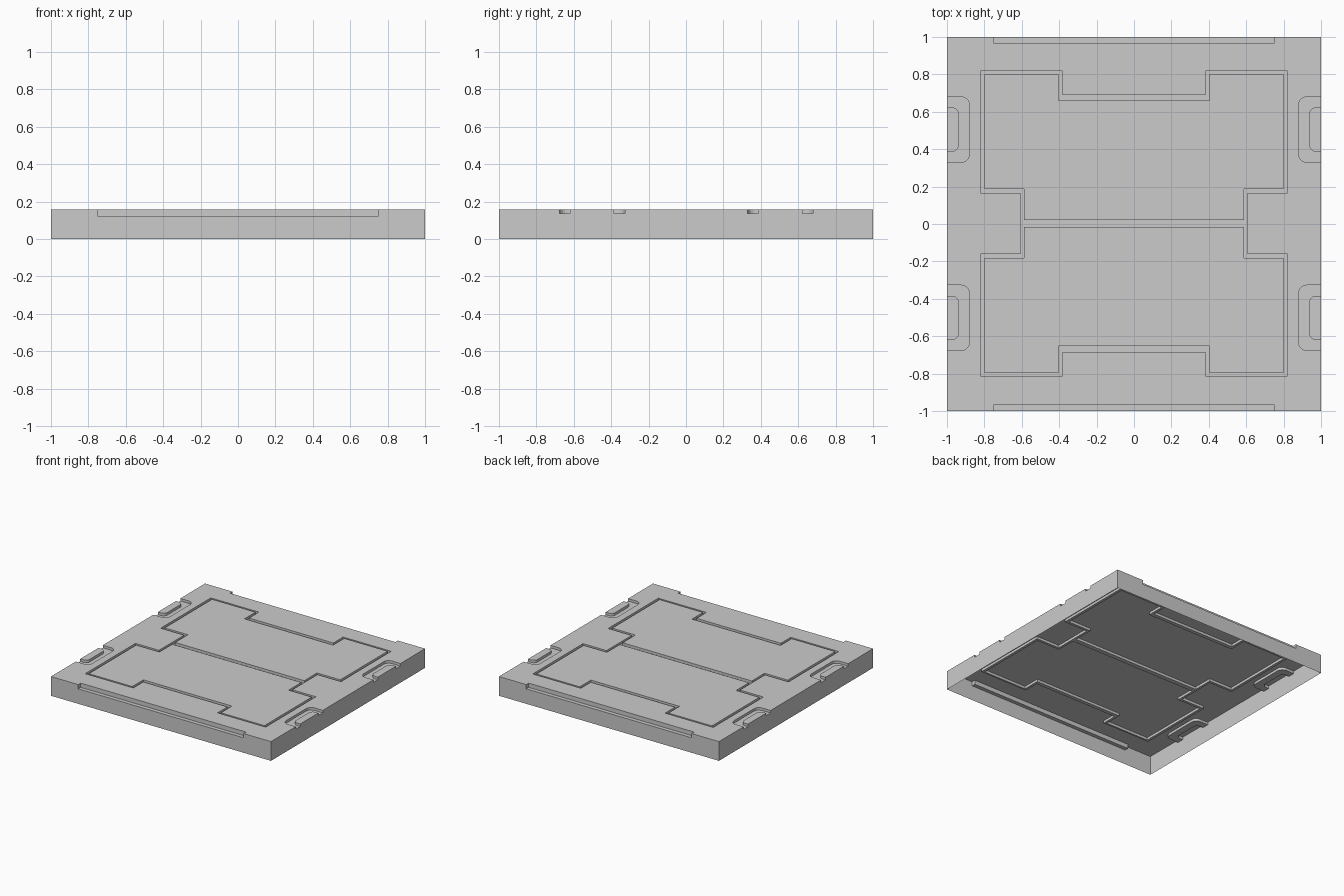
import bpy, bmesh, math

if "Cube" in bpy.data.objects:
    bpy.data.objects.remove(bpy.data.objects["Cube"])

TOP, FLOOR = 0.158, 0.137


def prism(name, pts, z0, z1):
    """Extrude a closed outline between two heights."""
    bm = bmesh.new()
    face = bm.faces.new([bm.verts.new((x, y, z0)) for x, y in pts])
    ext = bmesh.ops.extrude_face_region(bm, geom=[face])
    bmesh.ops.translate(bm, vec=(0, 0, z1 - z0),
                        verts=[v for v in ext["geom"] if isinstance(v, bmesh.types.BMVert)])
    bmesh.ops.recalc_face_normals(bm, faces=bm.faces)
    me = bpy.data.meshes.new(name)
    bm.to_mesh(me)
    bm.free()
    ob = bpy.data.objects.new(name, me)
    bpy.context.collection.objects.link(ob)
    return ob


def subtract(target, cutter):
    """Cut one solid from another and discard the cutter."""
    mod = target.modifiers.new("cut", "BOOLEAN")
    mod.operation, mod.solver, mod.object = "DIFFERENCE", "EXACT", cutter
    dg = bpy.context.evaluated_depsgraph_get()
    me = bpy.data.meshes.new_from_object(target.evaluated_get(dg))
    target.modifiers.clear()
    target.data = me
    bpy.data.objects.remove(cutter)


def rect(x0, x1, y0, y1):
    return [(x0, y0), (x1, y0), (x1, y1), (x0, y1)]


def mirror_x(half):
    return half + [(-x, y) for x, y in reversed(half)]


def handle(side, cy, depth, half, r, reach):
    """Outline open to the tile side with two rounded inner corners."""
    x = 1 - depth
    pts = [(reach, cy - half)]
    for s, a0 in ((-1, 270), (1, 180)):
        for i in range(6):
            a = math.radians(a0 - i * 18)
            pts.append((x + r + r * math.cos(a), cy + s * (half - r) + r * math.sin(a)))
    pts.append((reach, cy + half))
    return [(side * px, py) for px, py in pts]


# Floor tile body
tile = prism("floor_tile", rect(-1, 1, -1, 1), 0, TOP)

# Engraved seam: outer outline minus the two panels
upper = [(0.383, 0.69), (0.383, 0.818), (0.82, 0.818), (0.82, 0.166), (0.606, 0.166)]
lower = [(x, 0.006 - y) for x, y in reversed(upper)]
groove = prism("seam_cutter", mirror_x(upper + lower), FLOOR, 0.3)
panel = mirror_x([(0.403, 0.659), (0.403, 0.803), (0.798, 0.803),
                  (0.798, 0.188), (0.587, 0.188), (0.587, 0.022)])
for flip in (False, True):
    pts = [(x, 0.006 - y) for x, y in panel] if flip else panel
    subtract(groove, prism("panel_cutter", pts, 0.05, 0.4))
subtract(tile, groove)

# U-shaped handle channels on both sides
for side in (-1, 1):
    for cy in (-0.502, 0.505):
        channel = prism("handle_cutter", handle(side, cy, 0.12, 0.175, 0.045, 1.1), FLOOR, 0.3)
        subtract(channel, prism("grip_cutter", handle(side, cy, 0.063, 0.118, 0.035, 1.2), 0.05, 0.4))
        subtract(tile, channel)

# Long edge rebates at front and back
for s in (-1, 1):
    subtract(tile, prism("rebate_cutter",
                         rect(-0.752, 0.752, *sorted((s * 0.968, s * 1.1))), 0.123, 0.3))

# Open underside
bm = bmesh.new()
bm.from_mesh(tile.data)
under = [f for f in bm.faces if all(v.co.z < 1e-4 for v in f.verts)]
bmesh.ops.delete(bm, geom=under, context="FACES")
bm.to_mesh(tile.data)
bm.free()
